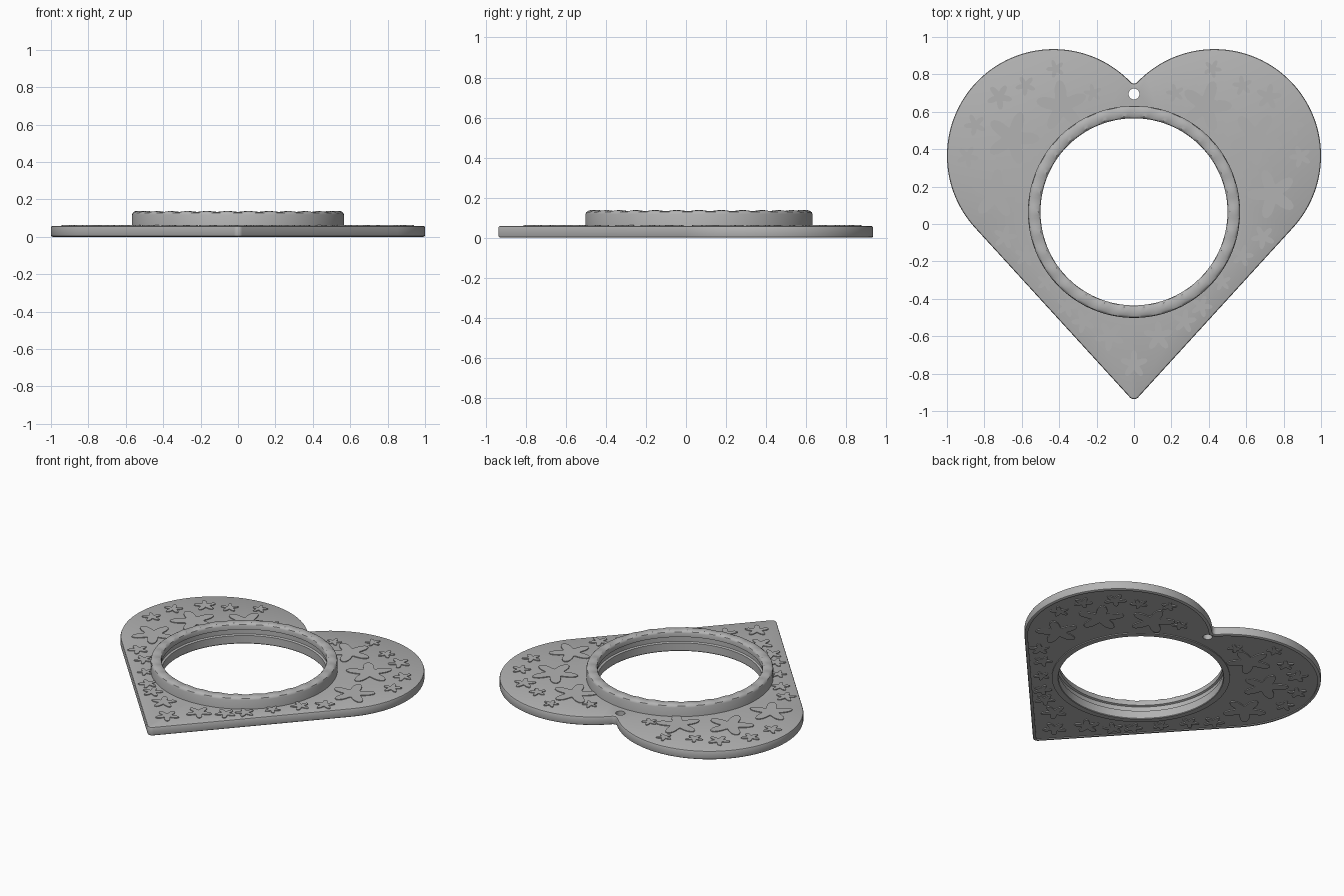
import bpy, bmesh, math, random
from math import sin, cos, pi, radians, sqrt, atan2

if "Cube" in bpy.data.objects:
    bpy.data.objects.remove(bpy.data.objects["Cube"], do_unlink=True)

random.seed(4)
grey = bpy.data.materials.new("light grey")
grey.use_nodes = True
COLOUR = (0.45, 0.45, 0.45, 1)
grey.diffuse_color = COLOUR
grey.node_tree.nodes["Principled BSDF"].inputs["Base Color"].default_value = COLOUR

LOBE_X, LOBE_Y, LOBE_R = 0.43, 0.365, 0.57
TIP_R, NOTCH_R = 0.03, 0.025
SIDE = radians(-42.4)
RING_Y, PLATE_TOP, RECESS = 0.065, 0.059, 0.006


def finish(bm, name):
    bmesh.ops.recalc_face_normals(bm, faces=bm.faces)
    mesh = bpy.data.meshes.new(name)
    bm.to_mesh(mesh)
    bm.free()
    mesh.materials.append(grey)
    obj = bpy.data.objects.new(name, mesh)
    bpy.context.collection.objects.link(obj)
    bpy.ops.object.select_all(action="DESELECT")
    obj.select_set(True)
    bpy.context.view_layer.objects.active = obj
    bpy.ops.object.shade_smooth_by_angle(angle=radians(35))
    return obj


def arc(x, y, r, start, end, n):
    steps = [start + (end - start) * i / n for i in range(n + 1)]
    return [(x + r * cos(a), y + r * sin(a)) for a in steps]


def heart(inset):
    """Heart outline moved inward, always with the same number of points."""
    notch_y = LOBE_Y + sqrt((LOBE_R + NOTCH_R) ** 2 - LOBE_X ** 2)
    meet = atan2(notch_y - LOBE_Y, -LOBE_X)
    reach = LOBE_X * cos(SIDE) + LOBE_Y * sin(SIDE) + LOBE_R - TIP_R
    tip_y = reach / sin(SIDE)
    half = arc(0, tip_y, TIP_R - inset, -pi / 2, SIDE, 6)
    half += arc(LOBE_X, LOBE_Y, LOBE_R - inset, SIDE, meet, 64)
    half += arc(0, notch_y, NOTCH_R + inset, meet - pi, -pi / 2, 6)[1:]
    return half + [(-x, y) for x, y in half[-2:0:-1]]


def circle(x, y, r, n):
    return arc(x, y, r, 0, 2 * pi, n)[:-1]


def add_loop(bm, points, z):
    return [bm.verts.new((x, y, z)) for x, y in points]


def bridge(bm, a, b):
    for i in range(len(a)):
        j = (i + 1) % len(a)
        bm.faces.new((a[i], a[j], b[j], b[i]))


def loop_edges(bm, loop):
    return [bm.edges.get((loop[i - 1], loop[i])) for i in range(len(loop))]


# Heart plate: rounded wall, recessed underside, ring opening and cord hole
bm = bmesh.new()
profile = [(0.02, RECESS), (0.02, 0), (0.008, 0), (0.002, 0.004), (0, 0.01),
           (0, 0.049), (0.003, 0.056), (0.01, PLATE_TOP)]
walls = [add_loop(bm, heart(d), z) for d, z in profile]
opening = [add_loop(bm, circle(0, RING_Y, 0.53, 96), z) for z in (RECESS, PLATE_TOP)]
cord = [add_loop(bm, circle(0, 0.695, 0.029, 32), z) for z in (RECESS, PLATE_TOP)]
for stack in (walls, opening, cord):
    for low, high in zip(stack, stack[1:]):
        bridge(bm, low, high)
for level in (0, -1):
    edges = [e for stack in (walls, opening, cord) for e in loop_edges(bm, stack[level])]
    bmesh.ops.triangle_fill(bm, edges=edges, use_beauty=True)
finish(bm, "heart_plate")

# Raised ring: closed profile turned around the opening, with a rippled rim
bm = bmesh.new()
ring_profile = [(0.503, 0), (0.54, 0), (0.54, 0.03), (0.567, 0.03), (0.567, 0.118),
                (0.563, 0.128), (0.553, 0.134), (0.533, 0.136), (0.512, 0.134),
                (0.503, 0.128), (0.5, 0.12), (0.5, 0.095), (0.512, 0.09),
                (0.512, 0.06), (0.5, 0.055), (0.5, 0.004)]
COUNT = 180
turns = []
for i in range(COUNT):
    a = 2 * pi * i / COUNT
    ripple = 0.0025 * cos(30 * a)
    turns.append([bm.verts.new((r * cos(a), RING_Y + r * sin(a),
                                z + (ripple if z > 0.13 else 0)))
                  for r, z in ring_profile])
for i in range(COUNT):
    bridge(bm, turns[i - 1], turns[i])
finish(bm, "raised_ring")

# Rounded star reliefs, showing on both faces of the plate: x, y, radius
stars = [(0.74, 0.16, 0.135), (0.65, 0.46, 0.145), (0.385, 0.63, 0.14),
         (0.85, 0.53, 0.06), (0.72, 0.68, 0.07), (0.58, 0.74, 0.055),
         (0.89, 0.36, 0.06), (0.69, -0.07, 0.065), (0.58, -0.17, 0.06),
         (0.36, -0.44, 0.06), (0.27, -0.52, 0.065), (0.13, -0.6, 0.08),
         (0.22, 0.7, 0.05), (0.47, -0.31, 0.05), (0.42, 0.83, 0.05)]


def star_relief(bm, x, y, size, turn):
    points = []
    for i in range(50):
        a = 2 * pi * i / 50
        r = size * (0.7 + 0.3 * cos(5 * a))
        points.append((x + r * cos(a + turn), y + r * sin(a + turn)))
    low, high = add_loop(bm, points, 0.0005), add_loop(bm, points, 0.064)
    bridge(bm, low, high)
    bm.faces.new(low)
    bm.faces.new(high)


bm = bmesh.new()
for x, y, size in stars:
    for side in (-1, 1):
        star_relief(bm, side * x, y, size, random.uniform(0, 2 * pi))
star_relief(bm, 0, -0.75, 0.075, pi / 2)
finish(bm, "star_reliefs")
